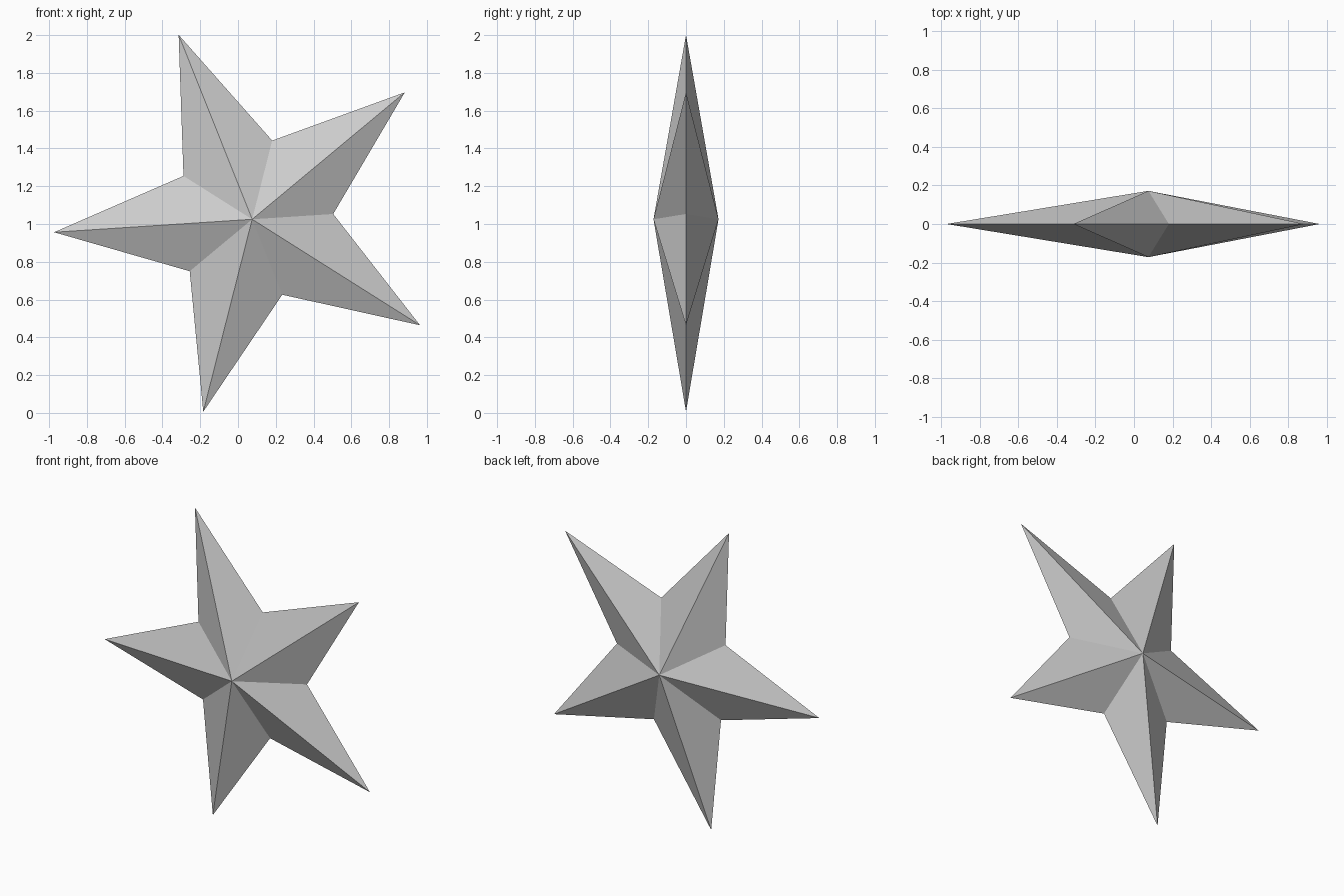
import bpy
import bmesh
from math import cos, sin, radians

cube = bpy.data.objects.get("Cube")
if cube:
    bpy.data.objects.remove(cube)

POINTS = 5
OUTER, INNER, DEPTH = 1.051, 0.43, 0.172
CENTRE_X, CENTRE_Z = 0.075, 1.025
TURN = 39.74

# Plain grey finish
grey = bpy.data.materials.new("grey")
grey.use_nodes = True
colour = (0.6, 0.6, 0.6, 1)
grey.diffuse_color = colour
grey.node_tree.nodes["Principled BSDF"].inputs["Base Color"].default_value = colour

# Star outline, alternating tips and notches
bm = bmesh.new()
rim = []
for i in range(2 * POINTS):
    angle = radians(TURN + i * 180 / POINTS)
    radius = INNER if i % 2 else OUTER
    rim.append(bm.verts.new((CENTRE_X + radius * cos(angle), 0,
                             CENTRE_Z + radius * sin(angle))))

# Facets rising to a peak on the front and on the back
for side in (-1, 1):
    peak = bm.verts.new((CENTRE_X, side * DEPTH, CENTRE_Z))
    for a, b in zip(rim, rim[1:] + rim[:1]):
        bm.faces.new((a, b, peak))
bmesh.ops.recalc_face_normals(bm, faces=bm.faces)

mesh = bpy.data.meshes.new("star")
bm.to_mesh(mesh)
bm.free()
mesh.materials.append(grey)
star = bpy.data.objects.new("star", mesh)
bpy.context.collection.objects.link(star)
